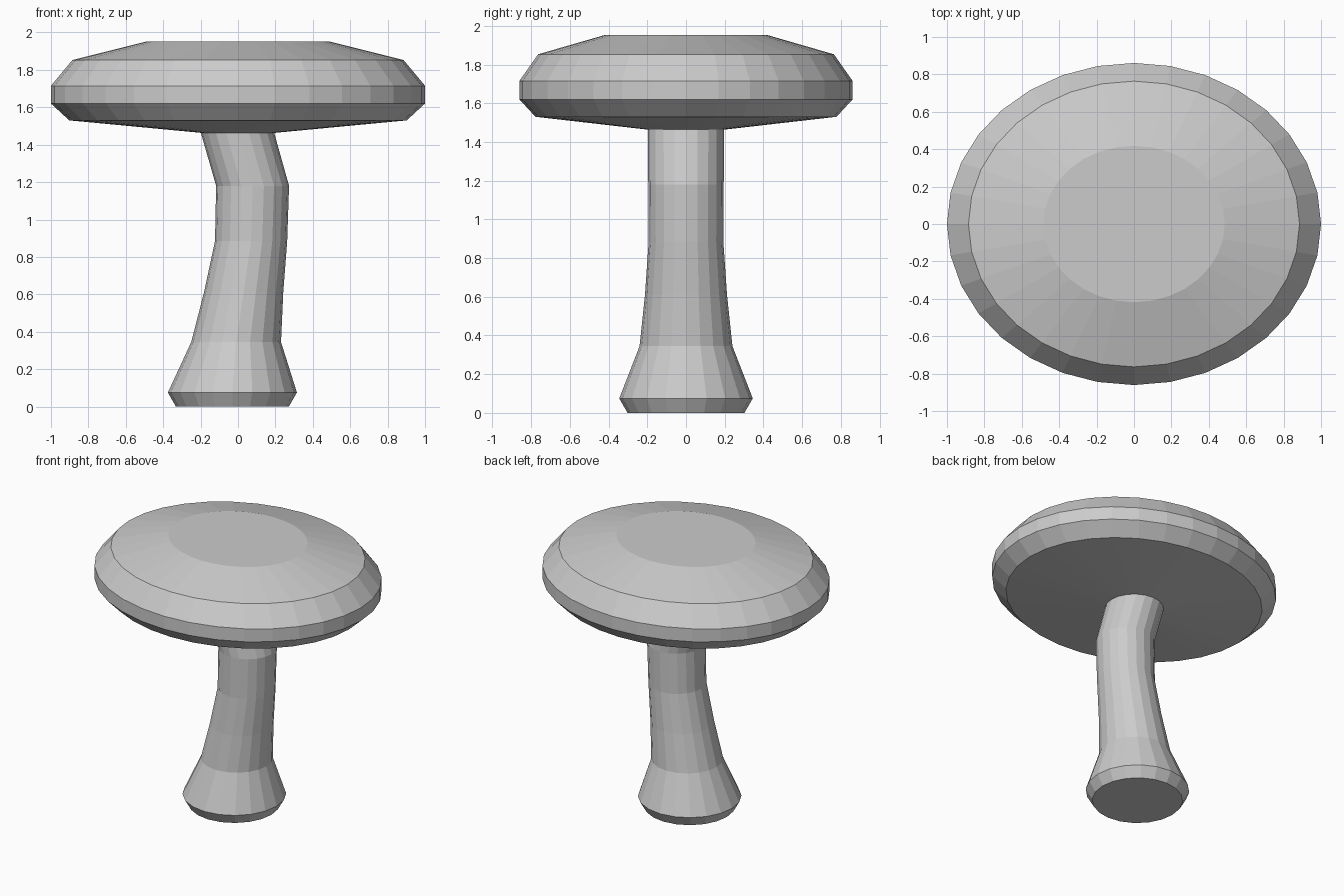
import bpy, bmesh
from math import cos, sin, tau

if "Cube" in bpy.data.objects:
    bpy.data.objects.remove(bpy.data.objects["Cube"])


def loft(name, rings, sides, cap_bottom=False, cap_top=False):
    """Skin a stack of elliptical rings given as (z, centre_x, radius_x, radius_y)."""
    bm = bmesh.new()
    loops = []
    for z, cx, rx, ry in rings:
        loops.append([bm.verts.new((cx + rx * cos(tau * i / sides),
                                    ry * sin(tau * i / sides), z))
                      for i in range(sides)])
    for a, b in zip(loops, loops[1:]):
        for i in range(sides):
            j = (i + 1) % sides
            bm.faces.new((a[i], a[j], b[j], b[i]))
    if cap_bottom:
        bm.faces.new(loops[0][::-1])
    if cap_top:
        bm.faces.new(loops[-1])
    mesh = bpy.data.meshes.new(name)
    bm.to_mesh(mesh)
    bm.free()
    obj = bpy.data.objects.new(name, mesh)
    bpy.context.collection.objects.link(obj)
    return obj


# Bent stem with flared foot: z, centre x, radius
stem = [(0, -0.03, 0.302), (0.075, -0.03, 0.345), (0.345, -0.01, 0.24),
        (0.61, 0.03, 0.212), (0.885, 0.07, 0.193), (1.18, 0.078, 0.195),
        (1.465, -0.003, 0.196)]
loft("stem", [(z, x, r, r) for z, x, r in stem], 20, cap_bottom=True)

# Oval cap: z, radius x, radius y (underside meets the stem top)
cap = [(1.463, 0.193, 0.193), (1.53, 0.902, 0.778), (1.62, 1.0, 0.861),
       (1.715, 1.0, 0.861), (1.853, 0.885, 0.764), (1.953, 0.485, 0.418)]
loft("cap", [(z, 0, rx, ry) for z, rx, ry in cap], 32, cap_top=True)
